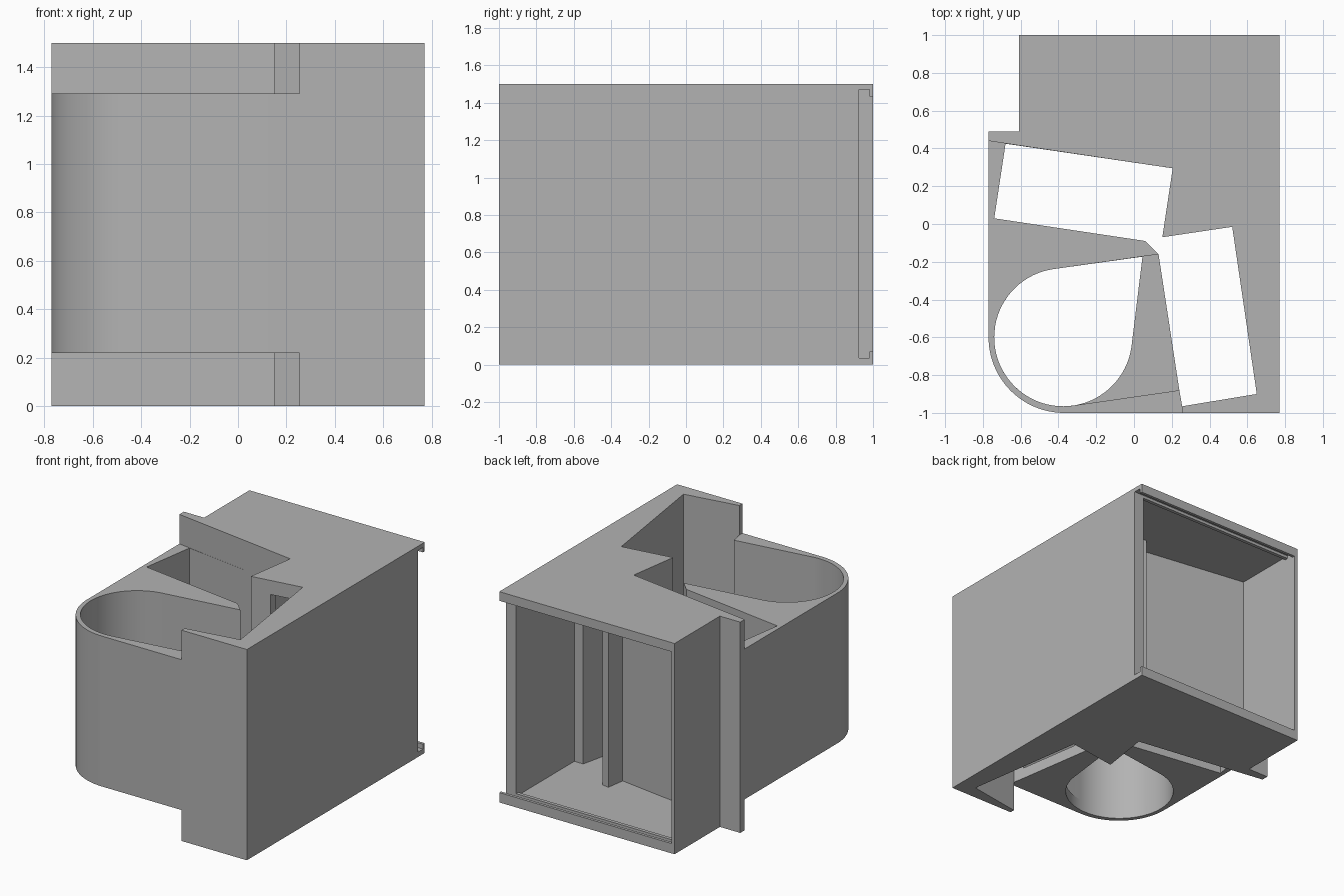
import bpy, bmesh, math

cube = bpy.data.objects.get("Cube")
if cube:
    bpy.data.objects.remove(cube, do_unlink=True)

grey = bpy.data.materials.new("plain grey")
grey.use_nodes = True
colour = (0.45, 0.45, 0.45, 1)
grey.diffuse_color = colour
grey.node_tree.nodes["Principled BSDF"].inputs["Base Color"].default_value = colour


def prism(name, outline, low, high):
    """Extrude a plan outline between two heights."""
    bm = bmesh.new()
    face = bm.faces.new([bm.verts.new((x, y, low)) for x, y in outline])
    top = bmesh.ops.extrude_face_region(bm, geom=[face])["geom"]
    bmesh.ops.translate(bm, vec=(0, 0, high - low),
                        verts=[v for v in top if isinstance(v, bmesh.types.BMVert)])
    bmesh.ops.recalc_face_normals(bm, faces=bm.faces)
    mesh = bpy.data.meshes.new(name)
    bm.to_mesh(mesh)
    bm.free()
    obj = bpy.data.objects.new(name, mesh)
    bpy.context.collection.objects.link(obj)
    mesh.materials.append(grey)
    return obj


def arc(cx, cy, radius, start, end, steps):
    angles = [math.radians(start + (end - start) * i / steps) for i in range(steps + 1)]
    return [(cx + radius * math.cos(a), cy + radius * math.sin(a)) for a in angles]


def box(x0, x1, y0, y1):
    return [(x0, y0), (x1, y0), (x1, y1), (x0, y1)]


HEIGHT = 1.5
# Housing outline with a rounded front corner and a side flange
housing = prism("housing", [(0.77, -1), (0.77, 1), (-0.61, 1), (-0.61, 0.49), (-0.77, 0.49)]
                + arc(-0.37, -0.6, 0.4, 180, 270, 24), 0, HEIGHT)

# Tilted pair of pockets, joined at the middle
back_pocket = [(-0.68, 0.425), (0.205, 0.295), (0.15, -0.07)]
side_pocket = [(0.52, -0.015), (0.65, -0.9), (0.255, -0.965)]
divider = [(0.24, -0.88), (0.13, -0.16), (0.06, -0.09), (-0.74, 0.03)]

# Corner relief removed above and below the cup
relief = [(-1, 0.474)] + back_pocket[1:] + side_pocket + [(0.255, -1.2), (-1, -1.2)]

# Round cup: drop-shaped through hole, with a wide mouth over its floor
cup = (-0.375, -0.6, 0.365)
hole = arc(*cup, 98.3, 351.5, 56) + [(0.045, -0.173)]
mouth = arc(*cup, 98.3, 278.3, 40) + [(0.24, -0.88), (0.3, -0.8), (0.2, -0.3), (0.13, -0.16)]

# Rear compartment wrapped round the pocket walls, with two upright fins
compartment = [(-0.585, 0.9), (-0.585, 0.46), (0.263, 0.336), (0.283, 0.47), (0.335, 0.46),
               (0.27, 0.01), (0.57, 0.05), (0.62, 0.27), (0.69, 0.27), (0.69, 0.9)]

cuts = [
    ("lower_relief", relief, -0.1, 0.22),
    ("upper_relief", relief, 1.29, 1.6),
    ("pockets", back_pocket + side_pocket + divider, -0.2, 1.7),
    ("cup_hole", hole, -0.3, 1.8),
    ("cup_mouth", mouth, 0.3, 1.75),
    ("compartment", compartment, 0.035, 1.47),
    ("compartment_mouth", box(-0.585, 0.69, 0.88, 0.95), 0.055, 1.45),
    ("lid_groove", box(-0.585, 0.9, 0.925, 0.98), 0.035, 1.47),
    ("rear_opening", box(-0.585, 0.9, 0.95, 1.1), 0.07, 1.435),
    ("window", box(0.29, 0.43, -0.15, 0.1), 0.1, 1.4),
]

bpy.context.view_layer.objects.active = housing
for name, outline, low, high in cuts:
    cutter = prism(name, outline, low, high)
    cutter.hide_render = True
    mod = housing.modifiers.new(name, "BOOLEAN")
    mod.operation = "DIFFERENCE"
    mod.solver = "EXACT"
    mod.object = cutter
    bpy.context.view_layer.objects.active = housing
    bpy.ops.object.modifier_apply(modifier=name)
    bpy.data.objects.remove(cutter, do_unlink=True)

bpy.ops.object.select_all(action="DESELECT")
housing.select_set(True)
bpy.ops.object.shade_smooth_by_angle(angle=math.radians(25))
